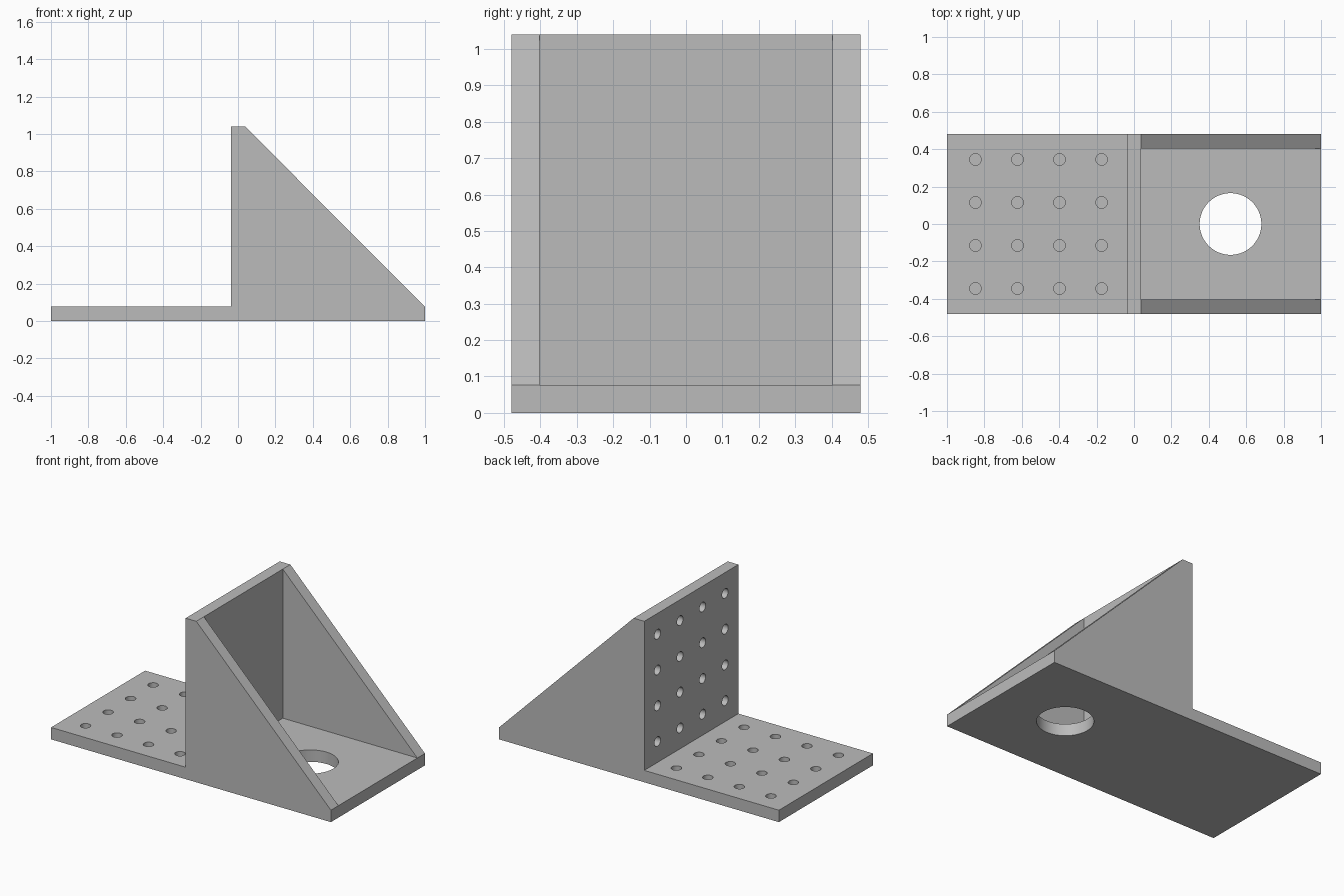
import bpy
import bmesh
from math import pi
from mathutils import Matrix, Vector

default = bpy.data.objects.get("Cube")
if default:
    bpy.data.objects.remove(default, do_unlink=True)

HALF = 0.48       # half depth of the bracket
T = 0.077         # plate thickness
TOP = 1.04        # height of the upright
WALL = 0.038      # half thickness of the upright
RADIUS = 0.031    # small hole radius
DEPTH = 0.04      # small hole depth

grey = bpy.data.materials.new("plain grey")
grey.use_nodes = True
colour = (0.5, 0.5, 0.5, 1)
grey.diffuse_color = colour
grey.node_tree.nodes["Principled BSDF"].inputs["Base Color"].default_value = colour


def make_object(name, bm):
    mesh = bpy.data.meshes.new(name)
    bmesh.ops.recalc_face_normals(bm, faces=bm.faces)
    bm.to_mesh(mesh)
    bm.free()
    mesh.materials.append(grey)
    obj = bpy.data.objects.new(name, mesh)
    bpy.context.collection.objects.link(obj)
    return obj


def extrude_profile(name, points, y0, y1):
    """Extrude an xz outline along y."""
    bm = bmesh.new()
    face = bm.faces.new([bm.verts.new((x, y0, z)) for x, z in points])
    result = bmesh.ops.extrude_face_region(bm, geom=[face])
    verts = [v for v in result["geom"] if isinstance(v, bmesh.types.BMVert)]
    bmesh.ops.translate(bm, verts=verts, vec=(0, y1 - y0, 0))
    return make_object(name, bm)


def add_cylinder(bm, centre, radius, depth, sides, turn=Matrix()):
    bmesh.ops.create_cone(bm, cap_ends=True, segments=sides, radius1=radius,
                          radius2=radius, depth=depth,
                          matrix=Matrix.Translation(Vector(centre)) @ turn)


def cut(target, cutter):
    cutter.hide_render = True
    mod = target.modifiers.new("holes", "BOOLEAN")
    mod.operation = "DIFFERENCE"
    mod.solver = "EXACT"
    mod.object = cutter
    bpy.context.view_layer.objects.active = target
    bpy.ops.object.modifier_apply(modifier=mod.name)
    bpy.data.objects.remove(cutter, do_unlink=True)


# Bracket body: base and upright as one L-shaped section
body = extrude_profile("bracket_body", [
    (-1, 0), (1, 0), (1, T), (WALL, T), (WALL, TOP),
    (-WALL, TOP), (-WALL, T), (-1, T)], -HALF, HALF)

# Hole grids in base and upright, and the large through hole
bm = bmesh.new()
quarter_turn = Matrix.Rotation(pi / 2, 4, "Y")
for row in range(4):
    y = -0.345 + 0.23 * row
    for col in range(4):
        add_cylinder(bm, (-0.848 + 0.225 * col, y, T), RADIUS, 2 * DEPTH, 32)
        add_cylinder(bm, (-WALL, y, 0.212 + 0.231 * col), RADIUS, 2 * DEPTH,
                     32, quarter_turn)
add_cylinder(bm, (0.516, 0, T / 2), 0.165, 4 * T, 64)
cut(body, make_object("hole_cutter", bm))

# Triangular side gussets
gusset = [(WALL, T), (1, T), (WALL, TOP)]
gussets = [extrude_profile("front_gusset", gusset, -HALF, -HALF + T),
           extrude_profile("back_gusset", gusset, HALF - T, HALF)]

for obj in [body] + gussets:
    bpy.ops.object.select_all(action="DESELECT")
    obj.select_set(True)
    bpy.context.view_layer.objects.active = obj
    bpy.ops.object.shade_smooth_by_angle(angle=pi / 6)
